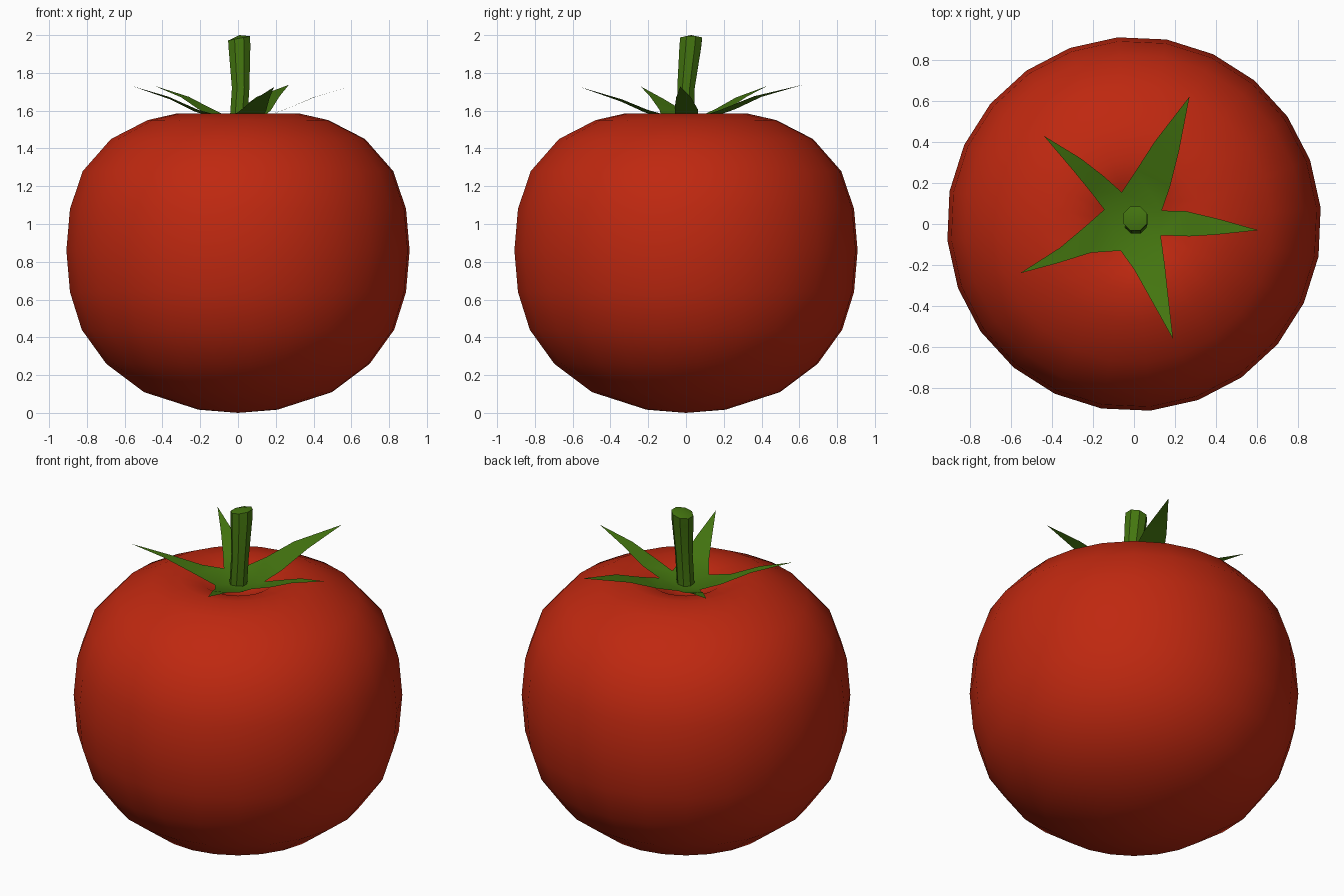
import bpy, bmesh, math
from mathutils import Vector

if "Cube" in bpy.data.objects:
    bpy.data.objects.remove(bpy.data.objects["Cube"])


def material(name, rgb):
    m = bpy.data.materials.new(name)
    m.diffuse_color = (*rgb, 1)
    m.use_nodes = True
    m.node_tree.nodes["Principled BSDF"].inputs["Base Color"].default_value = m.diffuse_color
    return m


red = material("ripe red", (0.52, 0.021, 0.005))
green = material("leaf green", (0.058, 0.18, 0.005))


def finish(bm, name, mat, angle=None, fix_normals=True):
    if fix_normals:
        bmesh.ops.recalc_face_normals(bm, faces=bm.faces)
    me = bpy.data.meshes.new(name)
    bm.to_mesh(me)
    bm.free()
    ob = bpy.data.objects.new(name, me)
    bpy.context.collection.objects.link(ob)
    me.materials.append(mat)
    if angle:
        bpy.ops.object.select_all(action='DESELECT')
        ob.select_set(True)
        bpy.context.view_layer.objects.active = ob
        bpy.ops.object.shade_smooth_by_angle(angle=math.radians(angle))
    return ob


def loft(bm, rings):
    for a, b in zip(rings, rings[1:]):
        n = len(a)
        for i in range(n):
            j = (i + 1) % n
            bm.faces.new((a[i], a[j], b[j], b[i]))


def fan(bm, ring, point):
    c = bm.verts.new(point)
    for i in range(len(ring)):
        bm.faces.new((ring[i], ring[(i + 1) % len(ring)], c))


# Fruit: lathed profile with a sunken top
profile = [(0.21, 0.017), (0.50, 0.11), (0.70, 0.26), (0.83, 0.44), (0.893, 0.64),
           (0.912, 0.86), (0.893, 1.08), (0.825, 1.28), (0.675, 1.45), (0.48, 1.55),
           (0.325, 1.585), (0.20, 1.56), (0.10, 1.505)]
SEG = 24
bm = bmesh.new()
rings = [[bm.verts.new((r * math.cos(t), r * math.sin(t), z))
          for t in (math.radians(5 + 360 * i / SEG) for i in range(SEG))]
         for r, z in profile]
loft(bm, rings)
fan(bm, rings[0], (0, 0, 0))
fan(bm, rings[-1], (0, 0, 1.48))
finish(bm, "fruit", red, 60)

# Calyx: five thin leaves curving upward, height follows radius
HEIGHTS = [(0, 1.535), (0.15, 1.565), (0.25, 1.603), (0.40, 1.67), (0.61, 1.73), (0.7, 1.74)]


def lift(x, y):
    r = math.hypot(x, y)
    for (r0, z0), (r1, z1) in zip(HEIGHTS, HEIGHTS[1:]):
        if r <= r1:
            return (x, y, z0 + (z1 - z0) * (r - r0) / (r1 - r0))


# each leaf: valley, two edge points, tip, two edge points back (next valley follows)
leaves = [
    [(0.13, -0.055), (0.27, -0.06), (0.40, -0.052), (0.605, -0.03), (0.41, 0.025), (0.25, 0.063)],
    [(0.135, 0.065), (0.175, 0.18), (0.22, 0.36), (0.27, 0.62), (0.10, 0.40), (0.01, 0.26)],
    [(-0.06, 0.155), (-0.15, 0.235), (-0.26, 0.32), (-0.44, 0.43), (-0.30, 0.265), (-0.21, 0.155)],
    [(-0.145, 0.07), (-0.235, -0.01), (-0.36, -0.115), (-0.555, -0.24), (-0.37, -0.19), (-0.21, -0.14)],
    [(-0.065, -0.13), (0.0, -0.22), (0.07, -0.345), (0.19, -0.56), (0.165, -0.34), (0.15, -0.20)],
]
bm = bmesh.new()
centre = bm.verts.new(lift(0, 0))
pts = [[bm.verts.new(lift(*p)) for p in leaf] for leaf in leaves]
for i, (v, a1, a2, tip, b2, b1) in enumerate(pts):
    w = pts[(i + 1) % 5][0]
    bm.faces.new((centre, v, w))
    bm.faces.new((v, a1, b1, w))
    bm.faces.new((a1, a2, b2, b1))
    bm.faces.new((a2, tip, b2))
finish(bm, "calyx", green, 40, False)

# Stem: slightly bent eight-sided stalk, flared at the cut end
bm = bmesh.new()
path = [((0.0, 0.0, 1.51), 0.05, 0), ((0.014, 0.0, 1.72), 0.05, 0),
        ((0.008, 0.022, 1.93), 0.062, 0.1), ((0.006, 0.027, 1.983), 0.063, 0.2)]
rings = []
for c, r, tilt in path:
    ring = []
    for i in range(8):
        t = math.radians(22.5 + 45 * i)
        d = Vector((r * math.cos(t), r * math.sin(t), tilt * r * math.cos(t)))
        ring.append(bm.verts.new(Vector(c) + d))
    rings.append(ring)
loft(bm, rings)
fan(bm, rings[0], (0, 0, 1.51))
fan(bm, rings[-1], (0.008, 0.027, 2.0))
finish(bm, "stem", green, 40)
